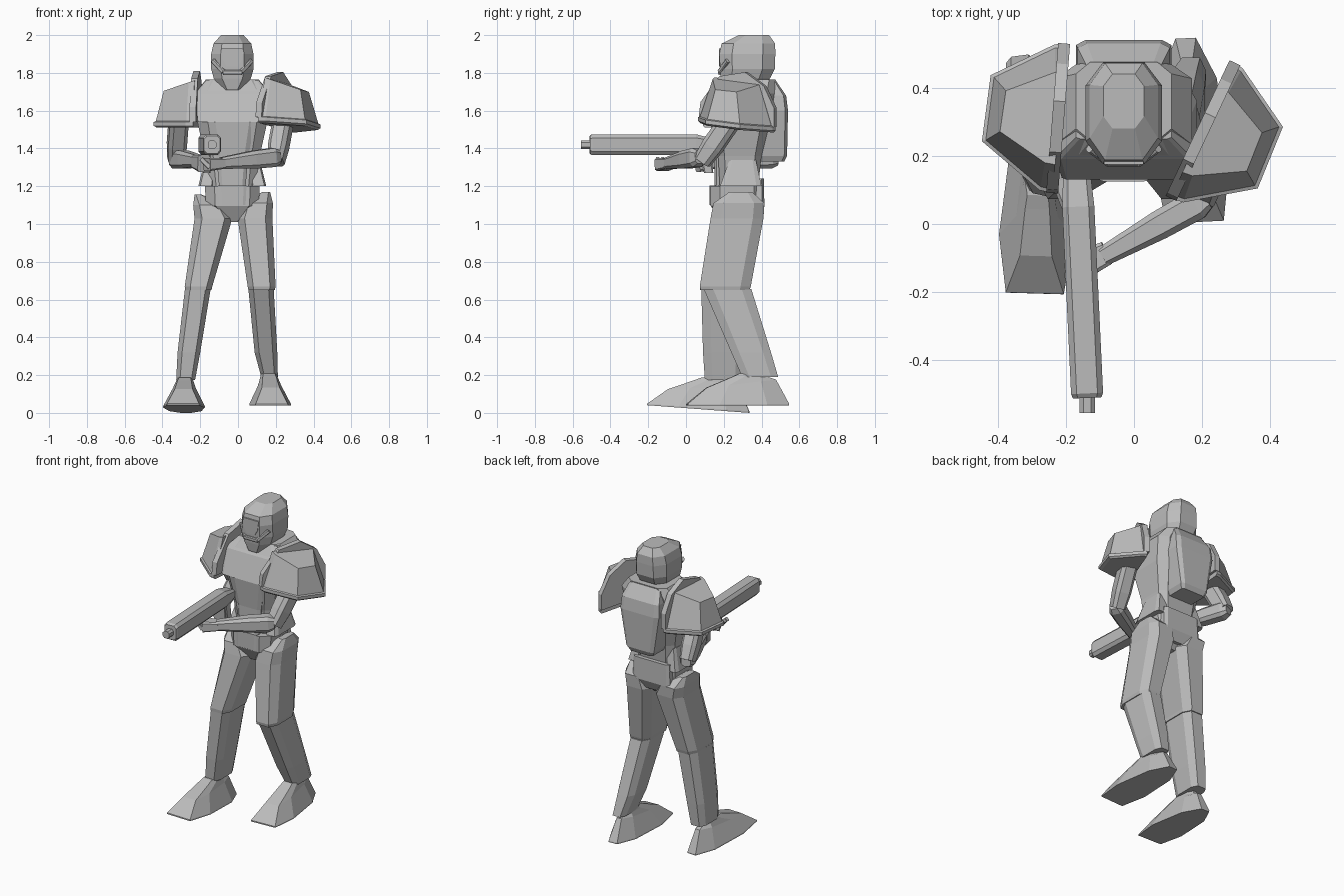
import bpy, bmesh, math
from mathutils import Vector, Matrix

cube = bpy.data.objects.get("Cube")
if cube:
    bpy.data.objects.remove(cube, do_unlink=True)

grey = bpy.data.materials.new("armour_grey")
grey.use_nodes = True
grey.diffuse_color = (0.5, 0.5, 0.5, 1)
grey.node_tree.nodes["Principled BSDF"].inputs["Base Color"].default_value = (0.5, 0.5, 0.5, 1)

MID = -0.03  # centre line of the body


def skin(name, rings):
    """Join equal-length rings of points with quads and cap both ends."""
    bm = bmesh.new()
    rows = [[bm.verts.new(p) for p in ring] for ring in rings]
    n = len(rows[0])
    for low, high in zip(rows, rows[1:]):
        for i in range(n):
            j = (i + 1) % n
            bm.faces.new((low[i], low[j], high[j], high[i]))
    bm.faces.new(rows[0])
    bm.faces.new(rows[-1])
    bmesh.ops.recalc_face_normals(bm, faces=bm.faces)
    mesh = bpy.data.meshes.new(name)
    bm.to_mesh(mesh)
    bm.free()
    mesh.materials.append(grey)
    obj = bpy.data.objects.new(name, mesh)
    bpy.context.collection.objects.link(obj)
    return obj


def section(a, b, cut):
    """Rectangle of half sizes a, b with cut corners."""
    k = 1 - cut
    return [(a, -b * k), (a, b * k), (a * k, b), (-a * k, b),
            (-a, b * k), (-a, -b * k), (-a * k, -b), (a * k, -b)]


def tower(name, stations, cut=0.4):
    """Horizontal sections, each given as x, y, z, half width, half depth."""
    return skin(name, [[(x + u, y + v, z) for u, v in section(a, b, cut)]
                       for x, y, z, a, b in stations])


def limb(name, start, end, sizes, cut=0.4):
    """Tapered bar; sizes are (fraction along, half width, half height)."""
    p, q = Vector(start), Vector(end)
    d = (q - p).normalized()
    side = d.cross(Vector((0, 0, 1))).normalized()
    up = side.cross(d)
    return skin(name, [[p.lerp(q, t) + side * u + up * v for u, v in section(a, b, cut)]
                       for t, a, b in sizes])


def plate(name, outline, y, thick):
    """Front-facing plate; outline is half of a symmetric x, z shape."""
    pts = outline + [(-x, z) for x, z in reversed(outline)]
    return skin(name, [[(MID + x, y + s * 0.5 * thick, z) for x, z in pts] for s in (-1, 1)])


# Head and neck
tower("helmet", [(MID, .265, 1.71, .05, .07), (MID, .315, 1.77, .098, .13),
                 (MID, .325, 1.82, .112, .145), (MID, .325, 1.9, .112, .148),
                 (MID, .33, 1.955, .1, .142), (MID, .36, 2.0, .06, .08)], .45)
plate("visor", [(.058, 1.93), (.05, 1.87), (.03, 1.835)], .181, .014)
for side in (-1, 1):
    limb("cheek_guard", (MID + side * .1, .222, 1.865), (MID + side * .045, .18, 1.805),
         [(0, .012, .013), (1, .012, .013)])
limb("mouth_guard", (MID - .05, .18, 1.803), (MID + .05, .18, 1.803),
     [(0, .011, .013), (1, .011, .013)])
tower("neck", [(MID, .32, 1.66, .09, .1), (MID, .32, 1.79, .065, .09)])

# Torso
tower("torso", [(MID, .28, 1.18, .12, .1), (MID, .285, 1.36, .145, .115),
                (MID, .29, 1.54, .185, .155), (MID, .33, 1.69, .2, .138),
                (MID, .36, 1.765, .14, .115)], .3)
tower("chest_plate", [(MID, .2, 1.54, .182, .07), (MID, .26, 1.69, .2, .07),
                      (MID, .3, 1.76, .14, .05)], .08)
tower("abdomen_plate", [(MID, .2, 1.2, .07, .05), (MID, .2, 1.36, .085, .05),
                        (MID, .19, 1.54, .12, .058)], .25)
tower("backpack", [(MID, .45, 1.33, .085, .07), (MID, .46, 1.36, .1, .075),
                   (MID, .465, 1.6, .14, .075), (MID, .46, 1.68, .135, .07),
                   (MID, .43, 1.76, .11, .045)], .2)

# Waist and hips
tower("belt", [(MID, .27, 1.095, .14, .14), (MID, .27, 1.2, .145, .14)], .35)
tower("buckle", [(MID, .15, 1.1, .07, .025), (MID, .15, 1.205, .075, .025)], .2)
tower("pelvis", [(MID, .26, 1.01, .04, .08), (MID, .27, 1.1, .14, .14)], .35)
tower("rear_hip_plate", [(MID, .31, 1.04, .07, .075), (MID, .335, 1.1, .135, .08),
                         (MID, .335, 1.24, .13, .077)], .15)
for side in (-1, 1):
    tower("hip_flap", [(MID + side * .14, .29, 1.2, .04, .11),
                       (MID + side * .115, .3, 1.34, .03, .07)], .25)

# Legs
tower("left_thigh", [(.125, .207, .65, .07, .13), (.125, .208, .67, .074, .135),
                     (.09, .27, 1.03, .092, .14), (.105, .28, 1.11, .08, .135),
                     (.15, .29, 1.17, .02, .06)])
tower("right_thigh", [(-.21, .205, .65, .07, .13), (-.209, .207, .67, .073, .134),
                      (-.13, .27, 1.03, .1, .14), (-.155, .28, 1.1, .082, .135),
                      (-.21, .29, 1.155, .02, .06)])
tower("left_shin", [(.167, .393, .19, .044, .095), (.148, .345, .32, .06, .105),
                    (.122, .22, .655, .067, .126)])
tower("right_shin", [(-.277, .2, .175, .05, .1), (-.26, .2, .32, .06, .11),
                     (-.213, .205, .655, .068, .124)])


def foot(name, place, turn, pitch):
    sole = [(.085, -.37), (.11, -.2), (.085, .05), (.03, .17),
            (-.03, .17), (-.085, .05), (-.11, -.2), (-.085, -.37)]
    rings = [[(x, y, 0) for x, y in sole],
             [(x, y, .008) for x, y in sole],
             [(x * .55, y * .68 - .015, .123 + y * .08) for x, y in sole],
             [(x * .42, y * .36, .15) for x, y in sole],
             [(x * .36, y * .28 + .01, .168) for x, y in sole]]
    obj = skin(name, rings)
    obj.data.transform(Matrix.Translation(place) @ Matrix.Rotation(turn, 4, "Z")
                       @ Matrix.Rotation(pitch, 4, "X"))


foot("left_foot", (.16, .375, .04), .05, 0)
foot("right_foot", (-.28, .165, .013), -.03, -.075)


# Shoulder armour
def pauldron(name, centre, angle, mirror, tilt):
    out = Vector((math.cos(angle) * mirror, math.sin(angle), 0))
    along = Vector((-out.y, out.x, 0)) * mirror

    def put(u, w, z):
        return Vector(centre) + out * u + along * w + Vector((0, 0, z + tilt * w))

    rim = [(0, -.22), (.04, -.215), (.22, -.085), (.21, .11), (.03, .215), (0, .22)]
    skin(name + "_dome", [[put(u * su, w * sw, z + rise * (.22 - u)) for u, w in rim]
                          for su, sw, z, rise in ((.93, .95, 1.51, 0), (1, 1, 1.52, 0),
                                                  (1, 1, 1.54, 0), (.95, .95, 1.545, 0),
                                                  (.77, .62, 1.705, .25))])
    crest = [(-.22, 1.54), (-.21, 1.62), (-.1, 1.77), (.05, 1.81),
             (.16, 1.75), (.22, 1.64), (.22, 1.54)]
    skin(name + "_flange", [[put(u, w, z) for w, z in crest] for u in (-.015, .02)])


pauldron("left_pauldron", (.2, .275, 0), -.44, 1, -.12)
pauldron("right_pauldron", (-.22, .31, 0), .08, -1, 0)

# Arms
upper = [(0, .05, .055), (.7, .05, .055), (1, .042, .045)]
lower = [(0, .03, .035), (.1, .045, .05), (.45, .043, .047), (1, .029, .03)]
limb("left_upper_arm", (.25, .27, 1.6), (.2, .085, 1.33), upper)
limb("left_forearm", (.215, .075, 1.355), (-.09, -.095, 1.322), lower)
limb("right_upper_arm", (-.31, .31, 1.6), (-.33, .455, 1.34), upper)
limb("right_forearm", (-.335, .48, 1.345), (-.21, .13, 1.335), lower)

# Hands
limb("left_hand", (-.08, -.085, 1.32), (-.165, -.125, 1.315), [(0, .035, .027), (1, .045, .035)], .25)
limb("right_hand", (-.215, .15, 1.33), (-.18, .06, 1.32), [(0, .035, .035), (1, .035, .045)], .25)
for i in range(4):
    y = -.15 + i * .027
    limb("left_finger", (-.15, y, 1.3), (-.195, y, 1.345), [(0, .011, .014), (1, .01, .012)], .25)

# Weapon
limb("gun_body", (-.137, -.51, 1.42), (-.168, .15, 1.42),
     [(0, .042, .046), (.02, .047, .055), (.85, .047, .055), (1, .04, .03)], .35)
limb("gun_muzzle", (-.137, -.555, 1.42), (-.137, -.49, 1.42), [(0, .023, .023), (1, .023, .023)], .5)
tower("gun_grip", [(-.165, .12, 1.27, .02, .025), (-.165, .1, 1.4, .02, .03)], .25)
